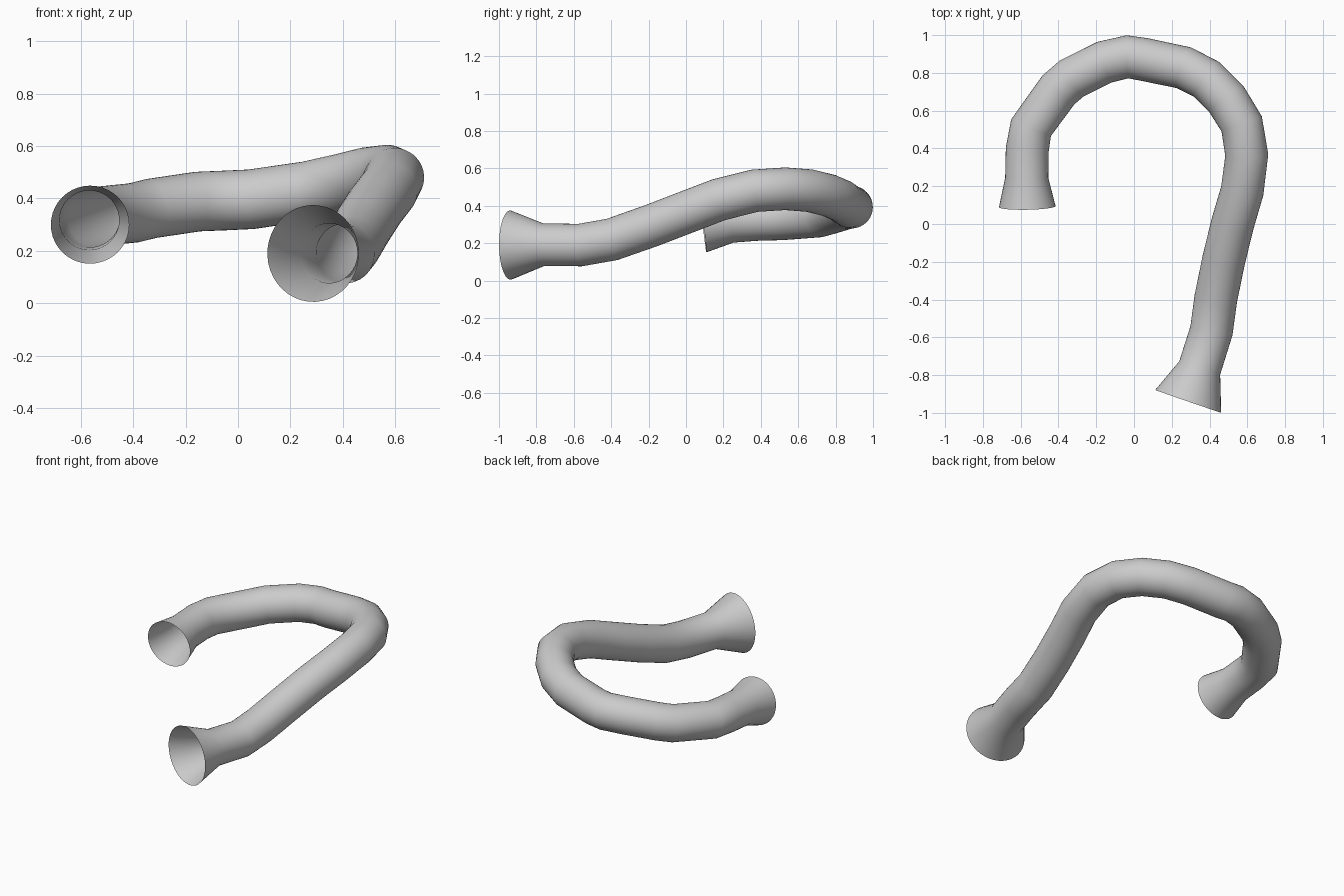
import bpy, bmesh, math
from mathutils import Vector

if "Cube" in bpy.data.objects:
    bpy.data.objects.remove(bpy.data.objects["Cube"])

R = 0.114          # tube radius
SIDES = 40

# Centre line, from the short left end round to the long right end
PATH = [
    (-0.565, 0.092, 0.300), (-0.568, 0.245, 0.317), (-0.565, 0.395, 0.328),
    (-0.545, 0.510, 0.330), (-0.400, 0.710, 0.345), (-0.330, 0.770, 0.362),
    (-0.155, 0.857, 0.388), (-0.035, 0.885, 0.393), (0.050, 0.872, 0.397),
    (0.265, 0.827, 0.428), (0.385, 0.765, 0.455), (0.490, 0.660, 0.481),
    (0.570, 0.530, 0.491), (0.597, 0.365, 0.480), (0.573, 0.175, 0.432),
    (0.523, 0.005, 0.367), (0.475, -0.190, 0.292), (0.433, -0.395, 0.220),
    (0.410, -0.565, 0.190), (0.348, -0.762, 0.191), (0.287, -0.939, 0.190),
]
pts = [Vector(p) for p in PATH]
radii = [0.150] + [R] * (len(pts) - 2) + [0.185]   # flared mouths


def tangent(i):
    """Mitre direction at a path point."""
    t = Vector()
    if i > 0:
        t += (pts[i] - pts[i - 1]).normalized()
    if i < len(pts) - 1:
        t += (pts[i + 1] - pts[i]).normalized()
    return t.normalized()


# Open tube: sweep a circle along the path, carrying the frame without twist
bm = bmesh.new()
rings = []
t_prev = tangent(0)
normal = Vector((0, 0, 1))
normal = (normal - t_prev * normal.dot(t_prev)).normalized()
for i, (p, r) in enumerate(zip(pts, radii)):
    t = tangent(i)
    normal = t_prev.rotation_difference(t) @ normal
    side = t.cross(normal)
    rings.append([bm.verts.new(p + r * (math.cos(a) * normal + math.sin(a) * side))
                  for a in (2 * math.pi * k / SIDES for k in range(SIDES))])
    t_prev = t
for a, b in zip(rings, rings[1:]):
    for k in range(SIDES):
        n = (k + 1) % SIDES
        bm.faces.new((a[k], a[n], b[n], b[k]))
for f in bm.faces:
    f.smooth = True

mesh = bpy.data.meshes.new("bent_hose")
bm.to_mesh(mesh)
bm.free()
bpy.context.collection.objects.link(bpy.data.objects.new("bent_hose", mesh))
